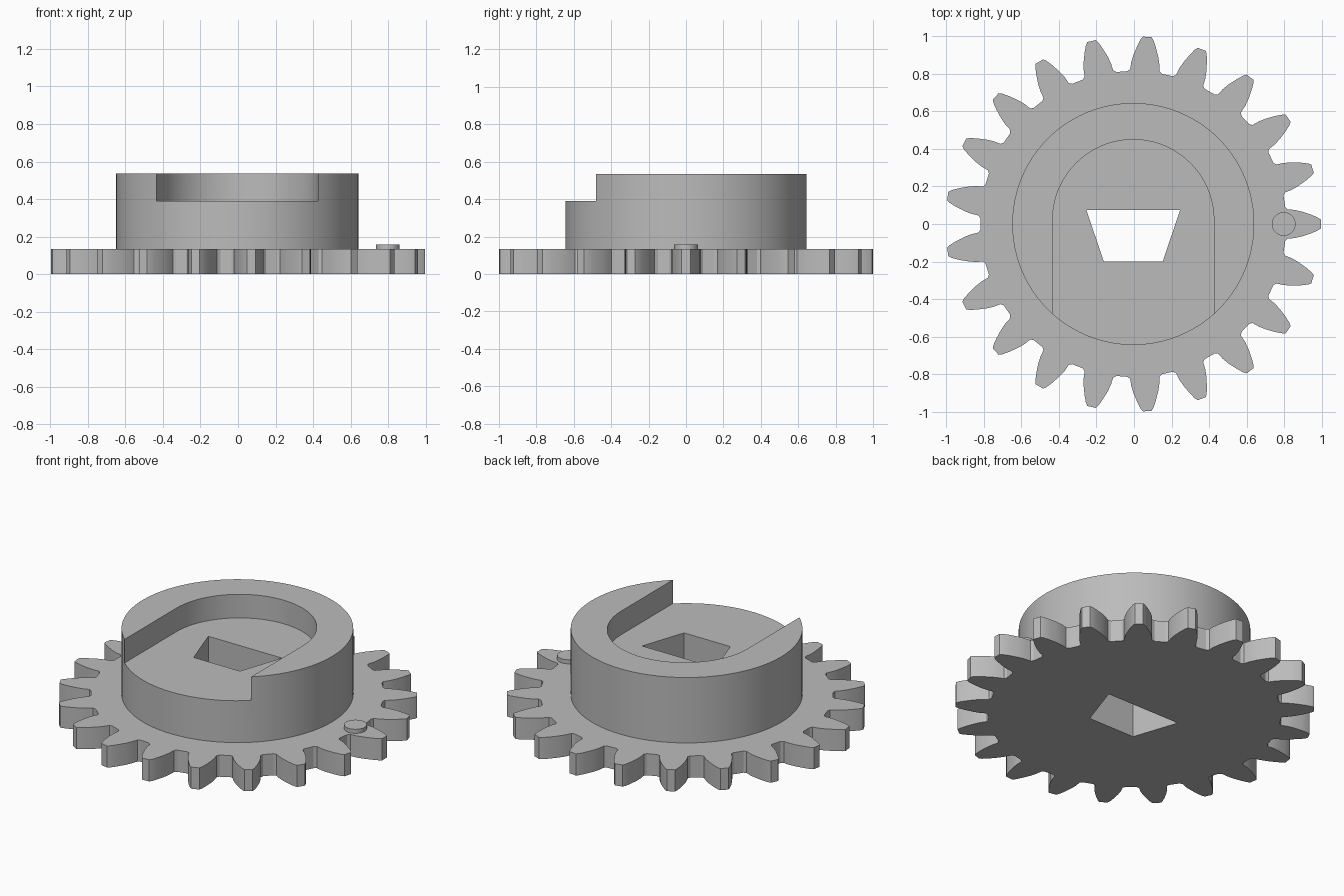
import bpy
import bmesh
from math import sin, cos, pi, tau, radians

if "Cube" in bpy.data.objects:
    bpy.data.objects.remove(bpy.data.objects["Cube"], do_unlink=True)

CENTRE_X = -0.004      # an odd tooth count leaves the axis slightly off centre
TEETH = 21
GEAR_TOP, POCKET_FLOOR, HUB_TOP = 0.133, 0.39, 0.535
HUB_RADIUS, POCKET_RADIUS = 0.645, 0.43

grey = bpy.data.materials.new("plain grey")
grey.use_nodes = True
grey.diffuse_color = (0.5, 0.5, 0.5, 1)
grey.node_tree.nodes["Principled BSDF"].inputs["Base Color"].default_value = grey.diffuse_color


def arc(radius, x=0, y=0, start=0, sweep=tau, steps=96):
    """Points along an arc; a full turn does not repeat its first point."""
    count = steps if sweep == tau else steps + 1
    return [(x + radius * cos(start + sweep * i / steps),
             y + radius * sin(start + sweep * i / steps)) for i in range(count)]


def prism(name, outlines, bottom, top):
    """Extrude closed outlines upwards; inner outlines become holes."""
    bm = bmesh.new()
    lower = []
    for outline in outlines:
        verts = [bm.verts.new((x + CENTRE_X, y, bottom)) for x, y in outline]
        lower += [bm.edges.new((v, verts[i - 1])) for i, v in enumerate(verts)]
    geom = bmesh.ops.extrude_edge_only(bm, edges=lower)["geom"]
    raised = [v for v in geom if isinstance(v, bmesh.types.BMVert)]
    upper = [e for e in geom if isinstance(e, bmesh.types.BMEdge)
             and all(v in raised for v in e.verts)]
    bmesh.ops.translate(bm, verts=raised, vec=(0, 0, top - bottom))
    for loop in (lower, upper):
        bmesh.ops.triangle_fill(bm, edges=loop, use_beauty=True)
    bmesh.ops.recalc_face_normals(bm, faces=bm.faces)
    mesh = bpy.data.meshes.new(name)
    bm.to_mesh(mesh)
    bm.free()
    mesh.materials.append(grey)
    obj = bpy.data.objects.new(name, mesh)
    bpy.context.collection.objects.link(obj)
    return obj


def gear_outline():
    """One mirrored tooth profile repeated around the axis."""
    flank = [(0.81, 0.092), (0.822, 0.078), (0.86, 0.075), (0.9, 0.066),
             (0.95, 0.049), (0.985, 0.034), (1.0, 0.023)]
    tooth = [(x, -y) for x, y in flank] + flank[::-1]
    points = []
    for i in range(TEETH):
        c, s = cos(tau * i / TEETH), sin(tau * i / TEETH)
        points += [(x * c - y * s, x * s + y * c) for x, y in tooth]
    return points


# Tapered shaft hole through gear and hub
shaft_hole = [(-0.25, 0.075), (0.25, 0.075), (0.157, -0.2), (-0.157, -0.2)]

gear = prism("gear_plate", [gear_outline(), shaft_hole], 0, GEAR_TOP)
hub = prism("hub", [arc(HUB_RADIUS), shaft_hole], GEAR_TOP, HUB_TOP)
pin = prism("index_pin", [arc(0.063, x=0.802, steps=48)], GEAR_TOP, 0.158)

# Round-ended pocket, open at the front of the hub
pocket = arc(POCKET_RADIUS, y=0.02, sweep=pi, steps=64)
pocket += [(-POCKET_RADIUS, -1), (POCKET_RADIUS, -1)]
cutter = prism("pocket_cutter", [pocket], POCKET_FLOOR, HUB_TOP + 0.2)
cutter.hide_render = True
cut = hub.modifiers.new("pocket", 'BOOLEAN')
cut.operation = 'DIFFERENCE'
cut.solver = 'EXACT'
cut.object = cutter
bpy.context.view_layer.objects.active = hub
bpy.ops.object.modifier_apply(modifier=cut.name)
bpy.data.objects.remove(cutter, do_unlink=True)

# Smooth curved walls, crisp edges
for part in (gear, hub, pin):
    bpy.ops.object.select_all(action='DESELECT')
    part.select_set(True)
    bpy.context.view_layer.objects.active = part
    bpy.ops.object.shade_smooth_by_angle(angle=radians(25))
